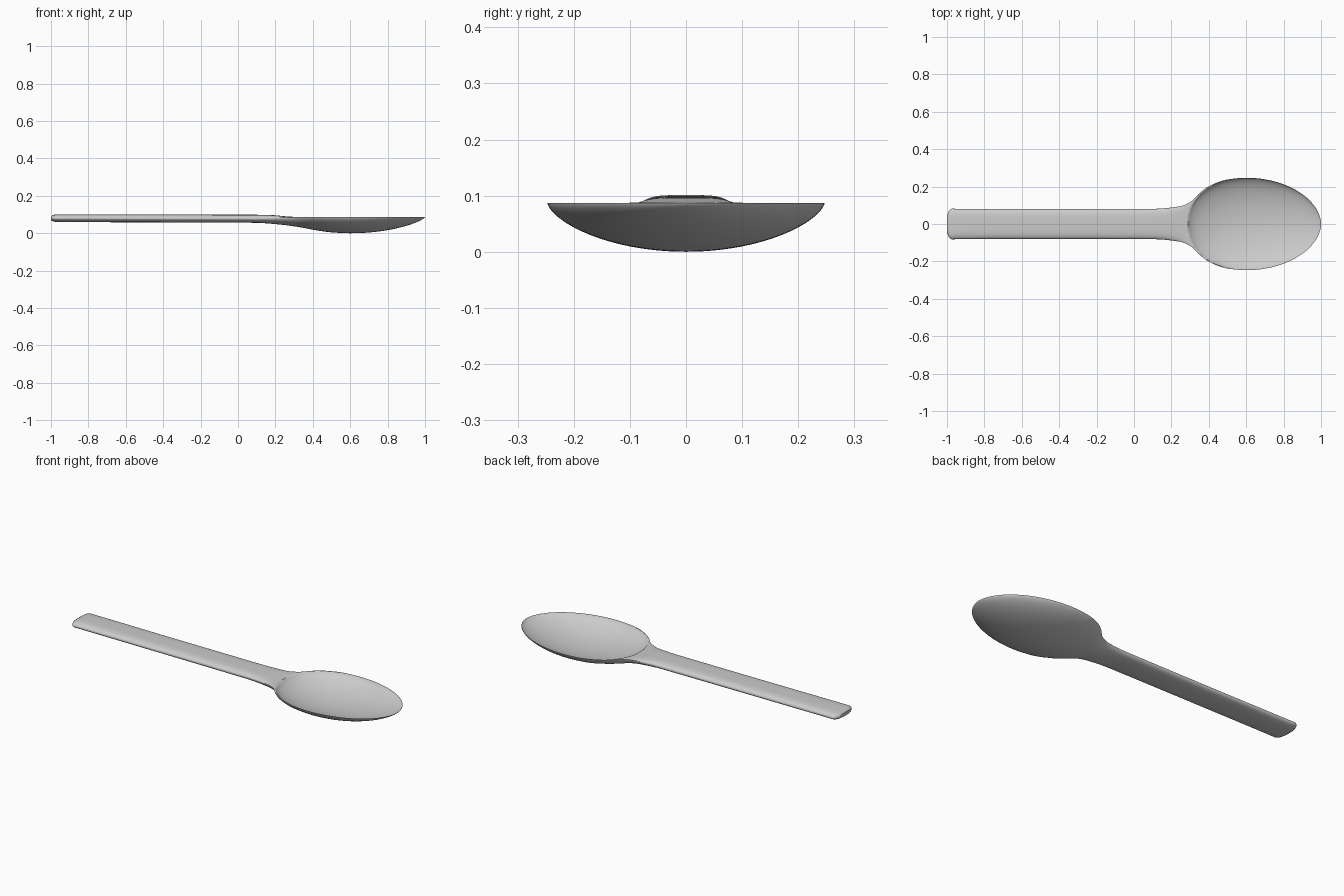
import bpy, bmesh, math

if "Cube" in bpy.data.objects:
    bpy.data.objects.remove(bpy.data.objects["Cube"])

# Profile stations: x, half width, top z, edge z, bottom centre z
KEYS = [
    (-1.00, 0.050, 0.090, 0.080, 0.070),
    (-0.99, 0.070, 0.097, 0.080, 0.064),
    (-0.975, 0.082, 0.100, 0.080, 0.061),
    (-0.94, 0.081, 0.101, 0.080, 0.060),
    (-0.40, 0.080, 0.100, 0.079, 0.058),
    (0.10, 0.081, 0.099, 0.079, 0.056),
    (0.15, 0.083, 0.098, 0.080, 0.053),
    (0.20, 0.088, 0.096, 0.081, 0.049),
    (0.25, 0.096, 0.091, 0.083, 0.044),
    (0.30, 0.117, 0.088, 0.086, 0.037),
    (0.35, 0.165, 0.087, 0.087, 0.029),
    (0.40, 0.202, 0.087, 0.087, 0.019),
    (0.50, 0.238, 0.087, 0.087, 0.005),
    (0.60, 0.247, 0.087, 0.087, 0.000),
]
RIM, WMAX, XC, THICK = 0.087, 0.247, 0.60, 0.010


def slope(i, c):
    if i in (0, len(KEYS) - 1):
        return 0.0
    a = (KEYS[i][c] - KEYS[i - 1][c]) / (KEYS[i][0] - KEYS[i - 1][0])
    b = (KEYS[i + 1][c] - KEYS[i][c]) / (KEYS[i + 1][0] - KEYS[i][0])
    return 0.0 if a * b <= 0 else 2 * a * b / (a + b)


def station(x):
    """Smooth monotone interpolation, analytic half ellipse at the tip."""
    if x > XC:
        k = max(0.0, 1 - ((x - XC) / 0.4) ** 2)
        return max(0.003, WMAX * k ** 0.53), RIM, RIM, RIM - RIM * k ** 0.75 - 0.001 * (1 - k)
    i = 0
    while i < len(KEYS) - 2 and x > KEYS[i + 1][0]:
        i += 1
    h = KEYS[i + 1][0] - KEYS[i][0]
    t = (x - KEYS[i][0]) / h
    out = []
    for c in range(1, 5):
        out.append((2*t**3 - 3*t*t + 1) * KEYS[i][c] + (t**3 - 2*t*t + t) * h * slope(i, c)
                   + (3*t*t - 2*t**3) * KEYS[i + 1][c] + (t**3 - t*t) * h * slope(i + 1, c))
    return tuple(out)


def top_z(x, y, u, w, zt, ze, cb):
    z = ze + (zt - ze) * max(0.0, 1 - u ** 4) ** 0.5
    # hollow of the bowl
    if x > XC:
        d, wi = max(0.0, RIM - cb - THICK * min(1, (RIM - cb) / 0.05)), w
    else:
        k = max(0.0, 1 - ((XC - x) / 0.31) ** 2)
        d, wi = (RIM - THICK) * k ** 0.7, min(w, WMAX * k ** 0.45)
    if wi > 0.001 and abs(y) < wi:
        z -= d * (1 - (y / wi) ** 2) ** 0.65
    return z


M = 48
us = [math.sin(math.pi * (j / M - 0.5)) for j in range(M + 1)]
xs = [-1, -0.996, -0.99, -0.983, -0.975, -0.96, -0.94]
xs += [-0.94 + 1.04 * i / 16 for i in range(1, 17)]
xs += [0.10 + 0.18 * i / 14 for i in range(1, 15)]
xs += [0.28 + 0.32 * i / 40 for i in range(1, 41)]
xs += [XC + 0.4 * math.sin(math.pi / 2 * i / 36) for i in range(1, 37)]

# Spoon: closed loft of handle, neck and hollow bowl
bm = bmesh.new()
rings = []
for x in xs:
    w, zt, ze, cb = station(x)
    b = min(1.0, max(0.0, (x - 0.1) / 0.3))
    n, q = 3 - b, 0.5 + 0.15 * b
    ring = [bm.verts.new((x, w * u, top_z(x, w * u, u, w, zt, ze, cb))) for u in us]
    for u in reversed(us[1:-1]):
        ring.append(bm.verts.new((x, w * u, ze - (ze - cb) * (1 - abs(u) ** n) ** q)))
    rings.append(ring)
for a, c in zip(rings, rings[1:]):
    for j in range(len(a)):
        k = (j + 1) % len(a)
        bm.faces.new((a[j], c[j], c[k], a[k]))
bm.faces.new(rings[0])
bm.faces.new(rings[-1])
bmesh.ops.recalc_face_normals(bm, faces=bm.faces[:])

mesh = bpy.data.meshes.new("spoon")
bm.to_mesh(mesh)
bm.free()
spoon = bpy.data.objects.new("spoon", mesh)
bpy.context.collection.objects.link(spoon)

grey = bpy.data.materials.new("light grey")
grey.diffuse_color = (0.6, 0.6, 0.6, 1)
grey.use_nodes = True
grey.node_tree.nodes["Principled BSDF"].inputs["Base Color"].default_value = grey.diffuse_color
mesh.materials.append(grey)

bpy.context.view_layer.objects.active = spoon
spoon.select_set(True)
bpy.ops.object.shade_smooth_by_angle(angle=math.radians(40))
